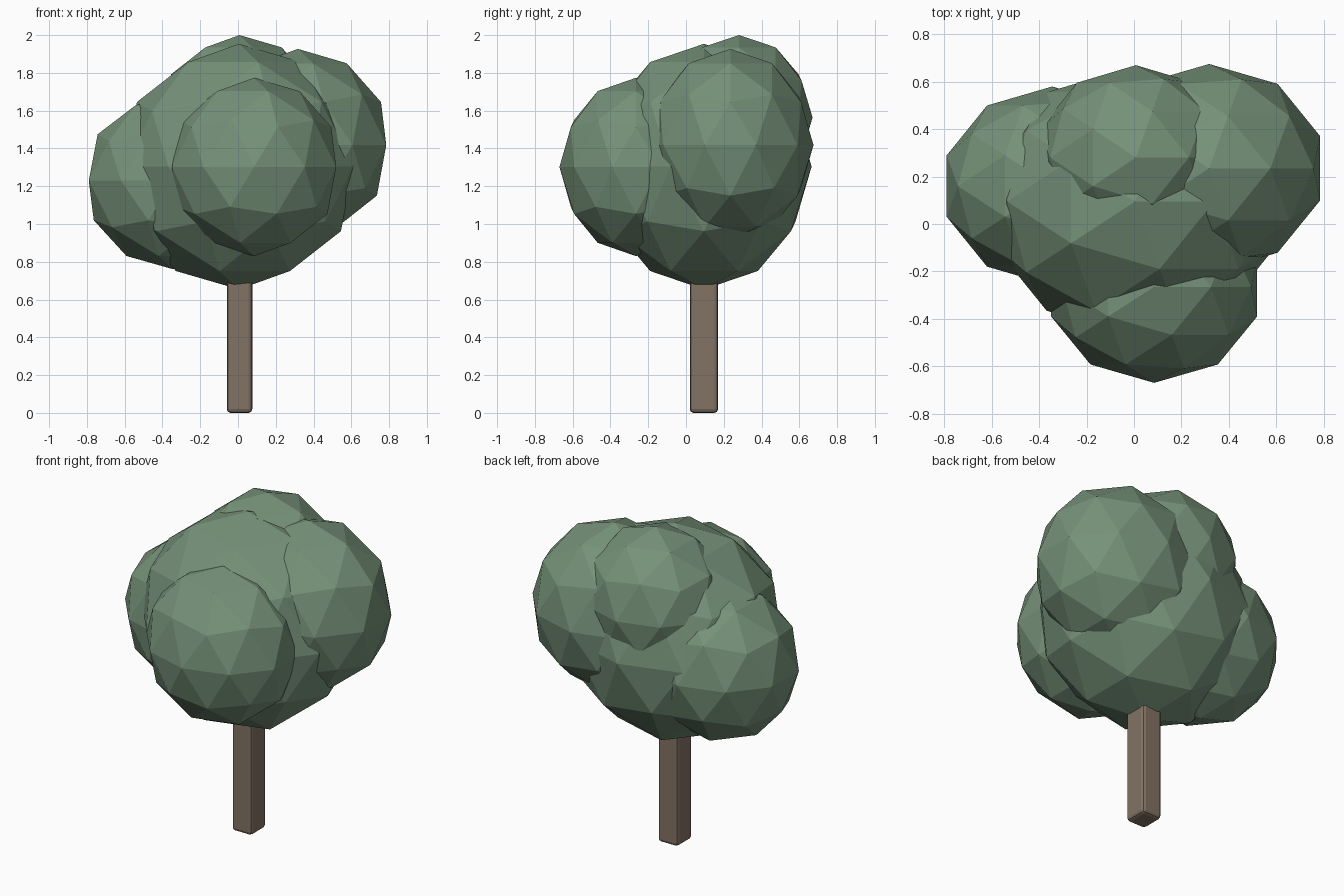
import bpy
import bmesh
from mathutils import Matrix, Vector

cube = bpy.data.objects.get("Cube")
if cube:
    bpy.data.objects.remove(cube, do_unlink=True)


def make_material(name, rgb):
    mat = bpy.data.materials.new(name)
    mat.use_nodes = True
    color = (*rgb, 1.0)
    mat.diffuse_color = color
    mat.node_tree.nodes["Principled BSDF"].inputs["Base Color"].default_value = color
    return mat


def finish(bm, name, mat):
    mesh = bpy.data.meshes.new(name)
    bm.to_mesh(mesh)
    bm.free()
    mesh.materials.append(mat)
    obj = bpy.data.objects.new(name, mesh)
    bpy.context.collection.objects.link(obj)
    return obj


def placed(center, size):
    return Matrix.Translation(center) @ Matrix.Diagonal((*size, 1.0))


leaf = make_material("leaf green", (0.18, 0.285, 0.19))
bark = make_material("bark brown", (0.225, 0.17, 0.125))

# Foliage: overlapping faceted clumps (name, centre, radii)
clumps = [
    ("main_foliage", (0.005, 0.095, 1.304), (0.635, 0.57, 0.65)),
    ("front_foliage", (0.085, -0.265, 1.302), (0.457, 0.405, 0.472)),
    ("right_foliage", (-0.345, 0.16, 1.229), (0.468, 0.42, 0.468)),
    ("left_foliage", (0.317, 0.235, 1.418), (0.492, 0.44, 0.509)),
    ("top_foliage", (0.008, 0.28, 1.564), (0.425, 0.39, 0.436)),
]
for name, center, radii in clumps:
    bm = bmesh.new()
    bmesh.ops.create_icosphere(bm, subdivisions=2, radius=1.0,
                               matrix=placed(center, radii))
    finish(bm, name, leaf)

# Trunk: square post with softened edges, running up into the foliage
bm = bmesh.new()
bmesh.ops.create_cube(bm, size=1.0,
                      matrix=placed((0.008, 0.095, 0.5), (0.135, 0.15, 1.0)))
trunk = finish(bm, "trunk", bark)
bevel = trunk.modifiers.new("soft_edges", 'BEVEL')
bevel.width = 0.02
bevel.segments = 2
